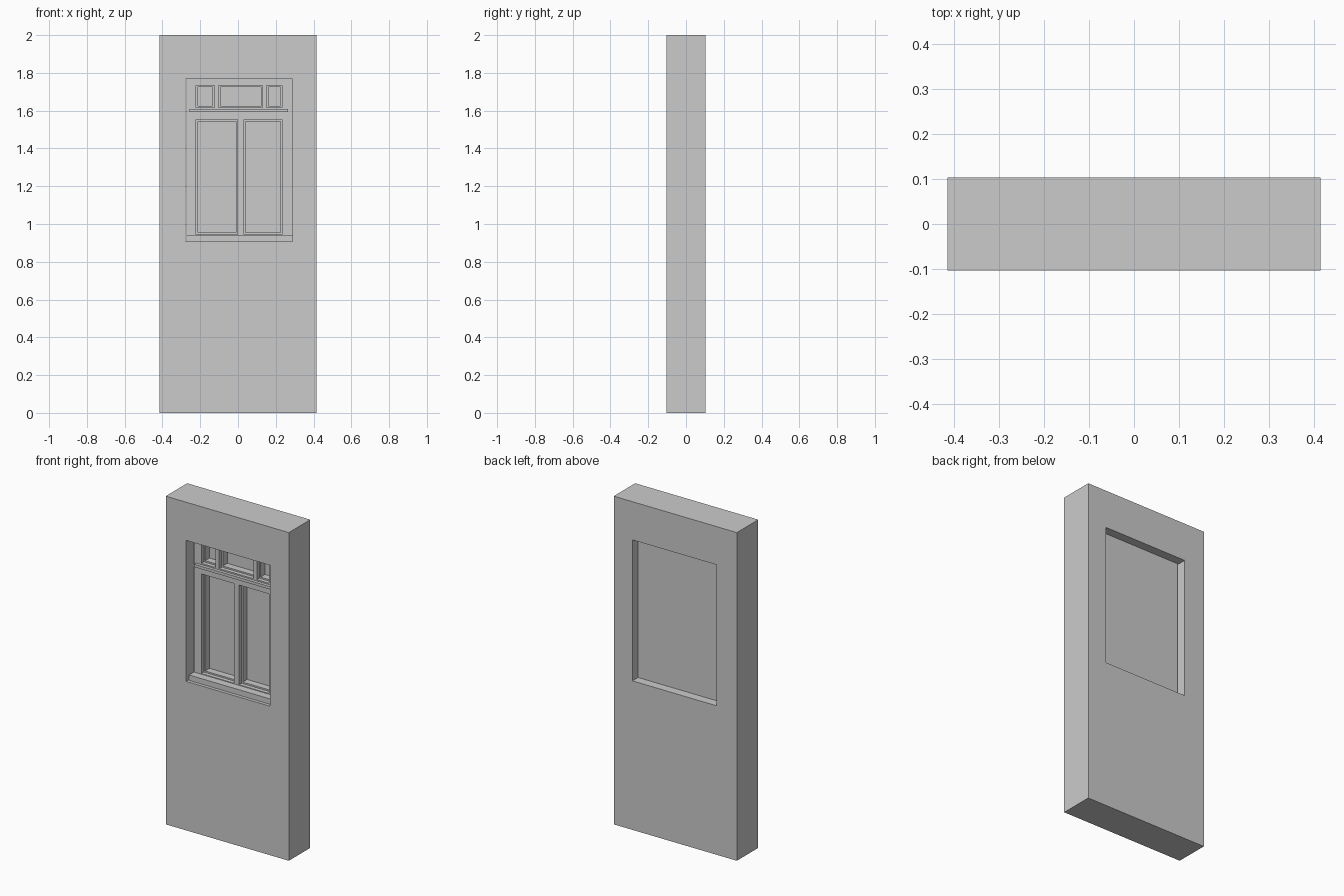
import bpy, bmesh

if "Cube" in bpy.data.objects:
    bpy.data.objects.remove(bpy.data.objects["Cube"])


def box_mesh(name, boxes):
    """One object made of axis-aligned boxes (x0, x1, y0, y1, z0, z1)."""
    bm = bmesh.new()
    for x0, x1, y0, y1, z0, z1 in boxes:
        for v in bmesh.ops.create_cube(bm, size=1)["verts"]:
            v.co = ((x0 + x1) / 2 + v.co.x * (x1 - x0),
                    (y0 + y1) / 2 + v.co.y * (y1 - y0),
                    (z0 + z1) / 2 + v.co.z * (z1 - z0))
    me = bpy.data.meshes.new(name)
    bm.to_mesh(me)
    bm.free()
    ob = bpy.data.objects.new(name, me)
    bpy.context.collection.objects.link(ob)
    return ob


def cut(target, cutter):
    mod = target.modifiers.new("cut", "BOOLEAN")
    mod.operation = "DIFFERENCE"
    mod.solver = "EXACT"
    mod.object = cutter
    cutter.hide_render = True
    cutter.hide_set(True)
    cutter.display_type = "WIRE"


# Wall with a window opening right through it
OX0, OX1, OZ0, OZ1 = -0.278, 0.289, 0.908, 1.767
wall = box_mesh("wall", [(-0.415, 0.415, -0.103, 0.103, 0, 2)])
cut(wall, box_mesh("opening_cutter", [(OX0, OX1, -0.2, 0.2, OZ0, OZ1)]))

# Window frame: flat back, narrow gap on the left side of the opening
FX0, FRONT, BACK = -0.272, -0.036, 0.049
frame = box_mesh("window_frame", [(FX0, OX1, FRONT, BACK, OZ0, OZ1)])

# Panes: two tall lower ones and three small upper ones (x0, x1, z0, z1)
panes = [(x0, x1, 0.945, 1.552) for x0, x1 in ((-0.222, -0.002), (0.032, 0.234))]
panes += [(x0, x1, 1.617, 1.733)
          for x0, x1 in ((-0.222, -0.125), (-0.102, 0.130), (0.152, 0.234))]

# Stepped recesses: shallow outer step, then the glass recess
STEP, BEAD_Y, GLASS_Y = 0.009, -0.012, 0.03
cut(frame, box_mesh("step_cutter", [(a, b, -0.2, BEAD_Y, c, d) for a, b, c, d in panes]))
cut(frame, box_mesh("glass_cutter", [(a + STEP, b - STEP, -0.2, GLASS_Y, c + STEP, d - STEP)
                                     for a, b, c, d in panes]))

# Projecting ledges
box_mesh("transom_shelf", [(-0.257, 0.265, -0.055, FRONT, 1.592, 1.609)])
box_mesh("window_sill", [(FX0, OX1, -0.083, FRONT, OZ0, 0.941)])
